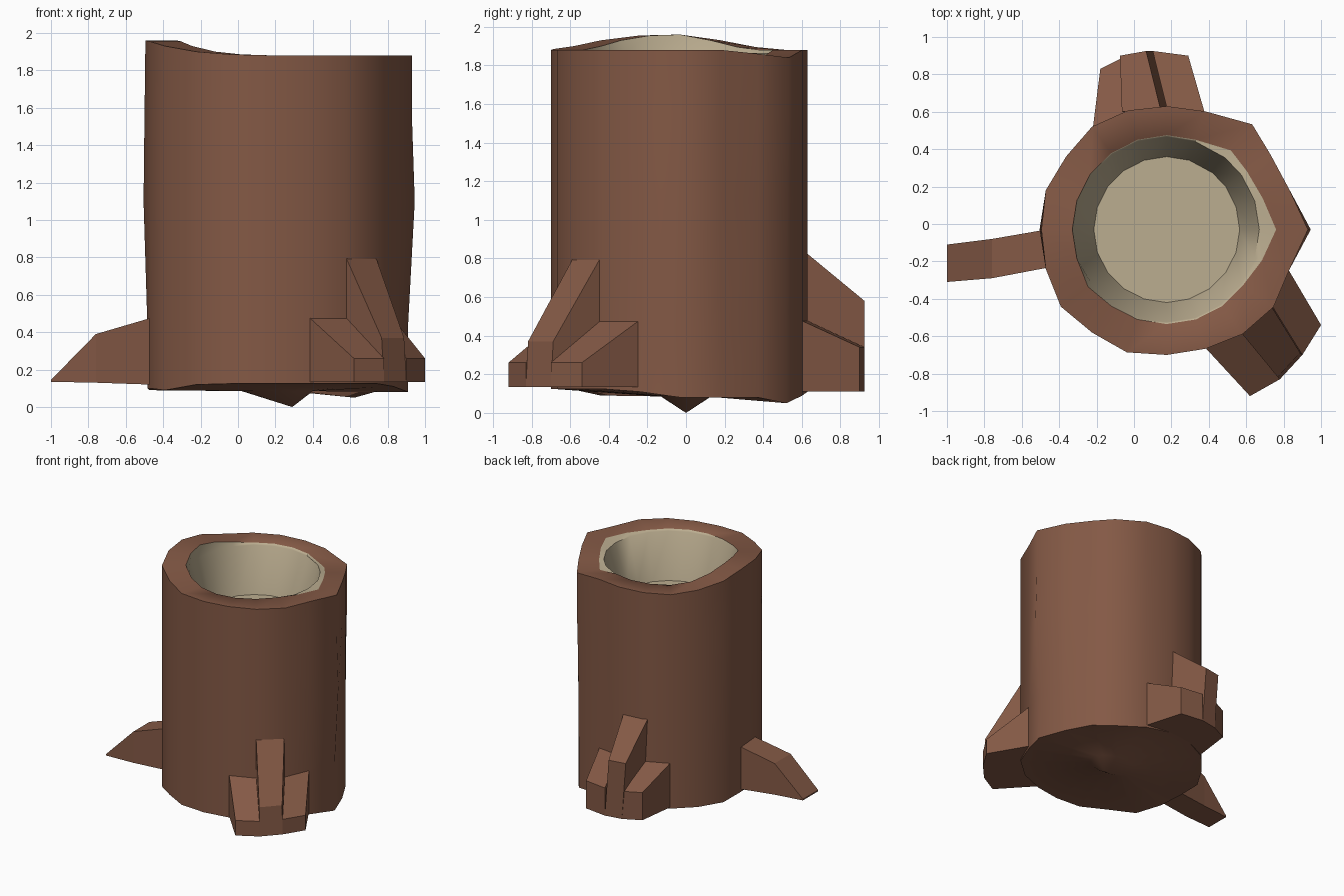
import bpy, bmesh, math

if "Cube" in bpy.data.objects:
    bpy.data.objects.remove(bpy.data.objects["Cube"])

CX, CY, N = 0.175, -0.03, 20


def material(name, color):
    m = bpy.data.materials.new(name)
    m.diffuse_color = (*color, 1)
    m.use_nodes = True
    m.node_tree.nodes["Principled BSDF"].inputs["Base Color"].default_value = m.diffuse_color
    return m


bark = material("bark", (0.23, 0.10, 0.06))
wood = material("pale_wood", (0.50, 0.42, 0.28))

# Outline radius, rim height and foot height for every 18 degrees
radius = [.755, .69, .685, .725, .665, .66, .67, .68, .665, .68,
          .67, .68, .70, .68, .69, .67, .67, .69, .705, .69]
rim_z = [1.88, 1.88, 1.86, 1.84, 1.88, 1.88, 1.88, 1.88, 1.895, 1.93,
         1.96, 1.955, 1.93, 1.90, 1.885] + [1.88] * 5
foot_z = [.08, .08, .08, .05, .09, .11, .11, .10, .09, .09,
          .10, .10, .09, .12] + [.125] * 5 + [.11]


def polar(k, r, z):
    a = math.tau * (2.83 if k == 3 else k) / N
    return (CX + r * math.cos(a), CY + r * math.sin(a), z)


def finish(bm, name, mats):
    bmesh.ops.recalc_face_normals(bm, faces=bm.faces)
    me = bpy.data.meshes.new(name)
    bm.to_mesh(me)
    bm.free()
    for m in mats:
        me.materials.append(m)
    ob = bpy.data.objects.new(name, me)
    bpy.context.collection.objects.link(ob)
    return ob


# Hollow trunk: stacked rings from the underside up, over the rim and inside
bm = bmesh.new()
bulge = {0: (-.02, .015, 0), 10: (-.01, .01, .005), 3: (-.015, -.01, 0)}
rings = [[polar(k, radius[k] + bulge.get(k, (0, 0, 0))[0], foot_z[k]) for k in range(N)]]
for i, z in ((0, .45), (1, 1.1), (2, 1.55)):
    rings.append([polar(k, radius[k] + bulge.get(k, (0, 0, 0))[i], z) for k in range(N)])
rings.append([polar(k, radius[k], rim_z[k]) for k in range(N)])
inner = {0: .585, 1: .54, 2: .53, 3: .545, 12: .52, 19: .535}
rings.append([polar(k, inner.get(k, .505), rim_z[k]) for k in range(N)])
for r, z in ((.495, 1.865), (.39, 1.50), (.26, 1.50)):
    rings.append([polar(k, r, z) for k in range(N)])
rings = [[bm.verts.new(p) for p in ring] for ring in rings]
for j, (a, b) in enumerate(zip(rings, rings[1:])):
    for k in range(N):
        n = (k + 1) % N
        f = bm.faces.new((a[k], a[n], b[n], b[k]))
        f.material_index = 1 if j >= 5 else 0
bm.faces.new(rings[-1]).material_index = 1
# Nearly level underside with a small central point
hub = bm.verts.new((.29, 0, 0))
under = [bm.verts.new((.21 + .19 * math.cos(math.tau * k / N),
                       .13 * math.sin(math.tau * k / N), .085)) for k in range(N)]
for k in range(N):
    n = (k + 1) % N
    bm.faces.new((rings[0][k], under[k], under[n], rings[0][n]))
    bm.faces.new((under[k], hub, under[n]))
trunk = finish(bm, "trunk", [bark, wood])
bpy.context.view_layer.objects.active = trunk
trunk.select_set(True)
bpy.ops.object.shade_smooth_by_angle(angle=math.radians(58))


def prism(bm, pts, tops, base, lean):
    """Block over a ground outline with its own height at each corner."""
    lo = [bm.verts.new((x, y, base)) for x, y in pts]
    hi = [bm.verts.new((x + lean[0], y + lean[1], z)) for (x, y), z in zip(pts, tops)]
    n = len(pts)
    bm.faces.new(lo)
    bm.faces.new(hi)
    for i in range(n):
        j = (i + 1) % n
        bm.faces.new((lo[i], lo[j], hi[j], hi[i]))


def three_part_root(name, steps, outer, flank_z, middle_z, base, lean):
    bm = bmesh.new()
    ins = [polar(k, radius[k] - .008, 0)[:2] for k in steps]
    for i in range(3):
        mid = i == 1
        zi, zo = (.83, middle_z) if mid else (.48, flank_z)
        prism(bm, [ins[i], ins[i + 1], outer[i + 1], outer[i]],
              [zi, zi, zo, zo], base, lean if mid else (0, 0))
    finish(bm, name, [bark])


# Roots with a tall middle and two low flanks
three_part_root("front_right_root", (16, 17, 18, 19),
                [(.62, -.92), (.78, -.83), (.90, -.70), (1.0, -.54)],
                .26, .37, .135, (-.012, .012))
three_part_root("back_root", (7, 6, 5, 4),
                [(-.18, .83), (-.04, .90), (.10, .925), (.29, .90)],
                .34, .58, .11, (-.035, 0))

# Single tapering root on the left
bm = bmesh.new()
sections = [(-.47, -.03, -.235, .475, .12), (-.76, -.08, -.29, .39, .13),
            (-1.0, -.11, -.31, .145, .135)]
loops = [[bm.verts.new(p) for p in ((x, y0, b), (x, y0, t), (x, y1, t), (x, y1, b))]
         for x, y0, y1, t, b in sections]
for a, b in zip(loops, loops[1:]):
    for i in range(4):
        j = (i + 1) % 4
        bm.faces.new((a[i], a[j], b[j], b[i]))
bm.faces.new(loops[0])
bm.faces.new(loops[-1])
finish(bm, "left_root", [bark])
